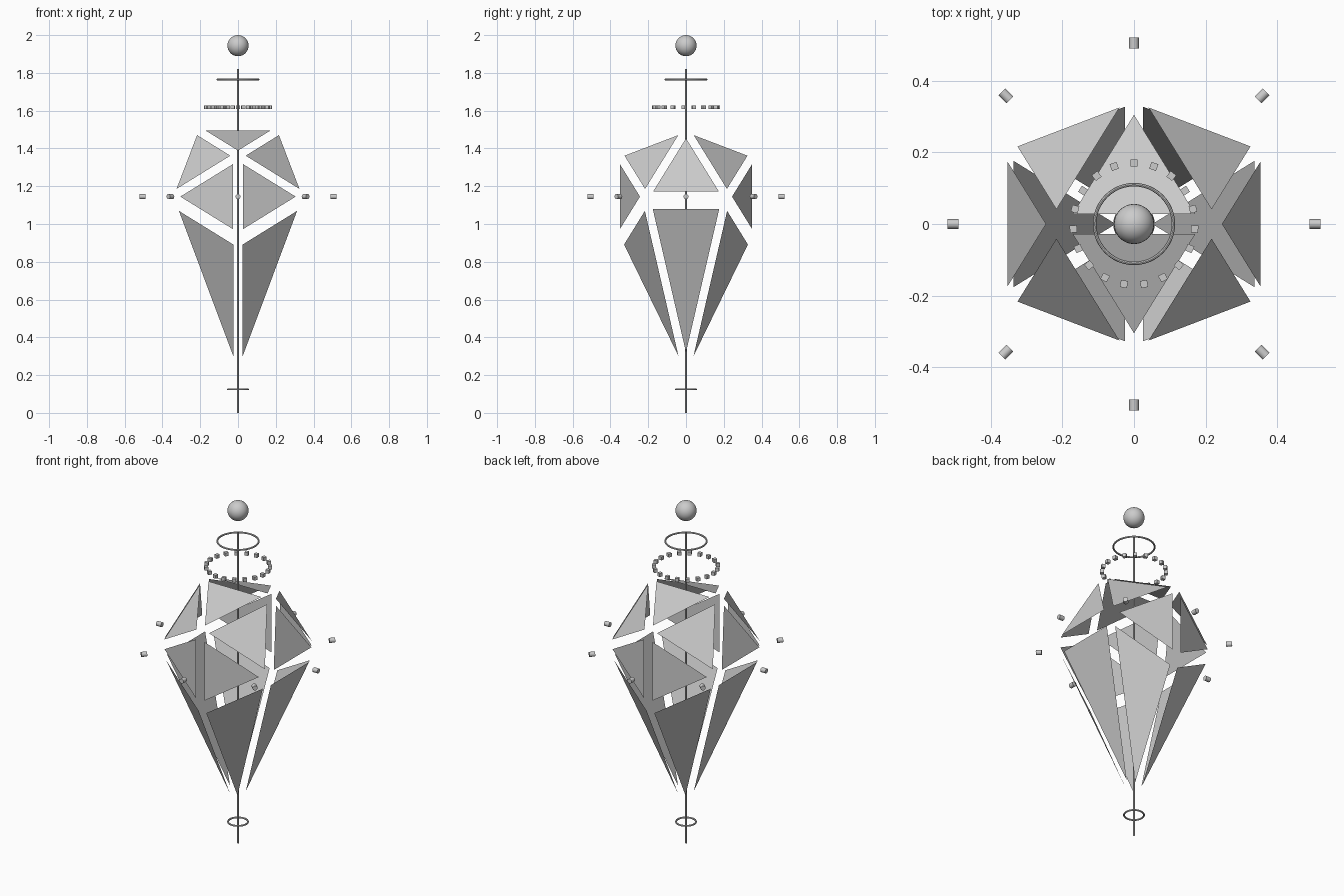
import bpy, math
from mathutils import Vector

if "Cube" in bpy.data.objects:
    bpy.data.objects.remove(bpy.data.objects["Cube"])

S, PHI, ZC = 0.22, 1.618, 1.145   # icosahedron half edge, ratio, centre height


def panel(name, pts, k, lift=0.004):
    """One flat triangle, shrunk toward its centre and lifted slightly outward."""
    pts = [Vector(p) for p in pts]
    c = sum(pts, Vector()) / 3
    n = (pts[1] - pts[0]).cross(pts[2] - pts[0]).normalized()
    if n.dot(c - Vector((0, 0, ZC - 0.1))) < 0:
        n = -n
        pts.reverse()
    me = bpy.data.meshes.new(name)
    me.from_pydata([c + (p - c) * k + n * lift for p in pts], [], [(0, 1, 2)])
    bpy.context.collection.objects.link(bpy.data.objects.new(name, me))


def ico(x, y, z):
    return (x * S, y * S, ZC + z * S)


def finish(name, smooth=True):
    o = bpy.context.object
    o.name = name
    if smooth:
        bpy.ops.object.shade_smooth_by_angle(angle=math.radians(40))
    return o


# Crystal shell: upper icosahedron faces, lower faces pulled to one tip
tip = (0, 0, 0.195)
for s in (-1, 1):
    panel("crown_panel", [ico(-1, 0, PHI), ico(1, 0, PHI), ico(0, s * PHI, 1)], 0.78)
    panel("side_panel", [ico(s, 0, PHI), ico(s * PHI, 1, 0), ico(s * PHI, -1, 0)], 0.79, 0.007)
    panel("lower_side_panel", [ico(s * PHI, 1, 0), ico(s * PHI, -1, 0), tip], 0.8)
    for t in (-1, 1):
        edge, high, low = ico(s * PHI, t, 0), ico(0, t * PHI, 1), ico(0, t * PHI, -1)
        panel("shoulder_panel", [ico(s, 0, PHI), high, edge], 0.8)
        panel("waist_panel", [high, edge, low], 0.78)
        panel("lower_panel", [edge, low, tip], 0.81)

# Central rod
bpy.ops.mesh.primitive_cylinder_add(vertices=12, radius=0.005, depth=1.82, location=(0, 0, 0.91))
finish("rod")

# Floating ball
bpy.ops.mesh.primitive_uv_sphere_add(segments=32, ring_count=16, radius=0.056, location=(0, 0, 1.944))
finish("ball")

# Thin rings
for name, r, z in (("top_ring", 0.11, 1.765), ("bottom_ring", 0.053, 0.125)):
    bpy.ops.mesh.primitive_torus_add(major_radius=r, minor_radius=0.005, major_segments=48,
                                     minor_segments=8, location=(0, 0, z))
    finish(name)

# Halo of small cubes
for i in range(19):
    a = math.pi / 2 - i * math.tau / 19
    bpy.ops.mesh.primitive_cube_add(size=0.02, location=(0.17 * math.cos(a), 0.17 * math.sin(a), 1.618),
                                    rotation=(0, 0, a))
    finish("halo_cube", False)

# Orbiting pegs pointing outward
for i in range(8):
    a = i * math.tau / 8
    bpy.ops.mesh.primitive_cylinder_add(vertices=16, radius=0.0135, depth=0.031,
                                        location=(0.506 * math.cos(a), 0.506 * math.sin(a), ZC),
                                        rotation=(0, math.pi / 2, a))
    finish("orbit_peg")
